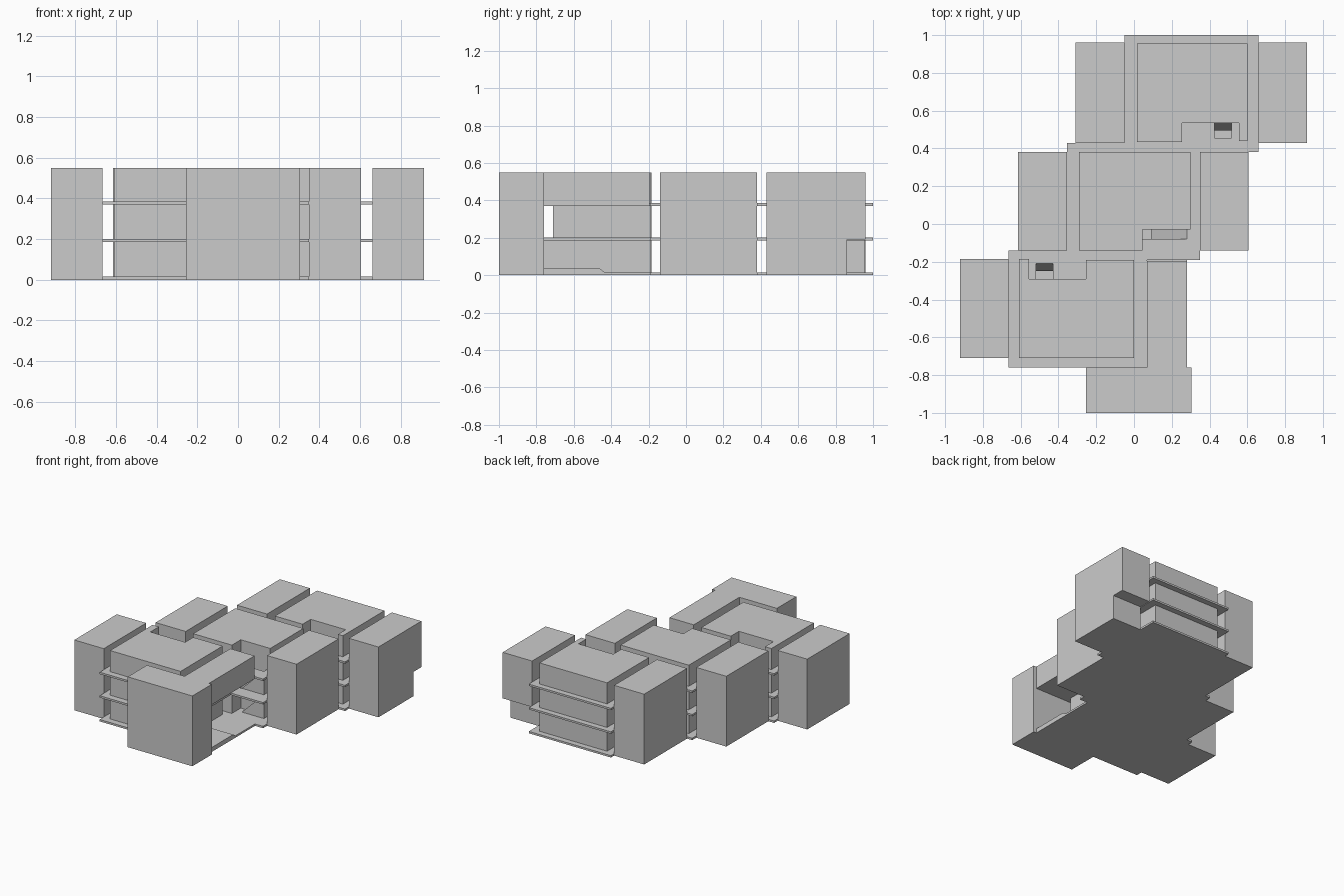
import bpy, bmesh

if "Cube" in bpy.data.objects:
    bpy.data.objects.remove(bpy.data.objects["Cube"])

H = 0.55
SLABS = [(0.0, 0.015), (0.186, 0.201), (0.37, 0.385)]
STOREYS = [(0.015, 0.186), (0.201, 0.37), (0.385, H)]


def prism(name, pts, z0, z1, axis='z'):
    """Extrude an outline along z, along x (pts are y,z) or along y (pts are x,z)."""
    place = {'z': lambda p, t: (p[0], p[1], t),
             'x': lambda p, t: (t, p[0], p[1]),
             'y': lambda p, t: (p[0], t, p[1])}[axis]
    bm = bmesh.new()
    f = bm.faces.new([bm.verts.new(place(p, z0)) for p in pts])
    ext = bmesh.ops.extrude_face_region(bm, geom=[f])
    for v in [g for g in ext['geom'] if isinstance(g, bmesh.types.BMVert)]:
        v.co['xyz'.index(axis)] = z1
    bmesh.ops.recalc_face_normals(bm, faces=bm.faces[:])
    me = bpy.data.meshes.new(name)
    bm.to_mesh(me)
    bm.free()
    ob = bpy.data.objects.new(name, me)
    bpy.context.collection.objects.link(ob)
    return ob


def box(name, x0, x1, y0, y1, z0, z1):
    return prism(name, [(x0, y0), (x1, y0), (x1, y1), (x0, y1)], z0, z1)


# Floor slabs: one stepped outline shared by all three modules
outline = [(-.665, -.76), (.07, -.76), (.07, -.19), (.35, -.19), (.35, .38), (.66, .38),
           (.66, 1), (-.05, 1), (-.05, .43), (-.355, .43), (-.355, -.14), (-.665, -.14)]
slabs = [prism(f"floor_slab_{i}", outline, *z) for i, z in enumerate(SLABS)]

# Stairwell openings through the upper slabs
wells = [(-.52, -.43, -.29, -.21), (.04, .28, -.08, -.03), (.425, .515, .455, .535)]
for n, (x0, x1, y0, y1) in enumerate(wells):
    cutter = box("stairwell_cutter", x0, x1, y0, y1, 0.1, 0.5)
    cutter.hide_render = True
    for slab in slabs[1:]:
        mod = slab.modifiers.new("stairwell", 'BOOLEAN')
        mod.object, mod.operation, mod.solver = cutter, 'DIFFERENCE', 'EXACT'
        deps = bpy.context.evaluated_depsgraph_get()
        mesh = bpy.data.meshes.new_from_object(slab.evaluated_get(deps))
        slab.modifiers.clear()
        slab.data = mesh
    bpy.data.objects.remove(cutter)

# Stair flights, one per level in each well
for lvl in range(2):
    za, zb = SLABS[lvl][1], SLABS[lvl + 1][1]
    for x0, x1, y0, y1 in (wells[0], wells[2]):
        ym = (y0 + y1) / 2
        prism(f"steep_stair_{lvl}", [(ym, za), (y1, za), (y1, zb)], x0, x1, 'x')
    x0, x1, y0, y1 = wells[1]
    prism(f"long_stair_{lvl}", [(x0 + .05, za), (x1, za), (x1, zb)], y0, y1, 'y')

# Room blocks on every storey, notched around the stairs
rooms = {
    "front_rooms": [(-.61, -.71), (0, -.71), (0, -.19), (-.255, -.19), (-.255, -.29),
                    (-.555, -.29), (-.555, -.185), (-.61, -.185)],
    "middle_rooms": [(-.29, -.14), (.045, -.14), (.045, -.03), (.3, -.03), (.3, .38), (-.29, .38)],
    "back_rooms": [(.015, .435), (.255, .435), (.255, .535), (.557, .535), (.557, .44),
                   (.6, .44), (.6, .955), (.015, .955)],
}
for name, pts in rooms.items():
    for i, z in enumerate(STOREYS):
        prism(f"{name}_{i}", pts, *z)

# Full-height side towers
for name, x0, x1, y0, y1 in [("front_left_tower", -.92, -.665, -.71, -.185),
                             ("middle_left_tower", -.615, -.355, -.14, .38),
                             ("middle_right_tower", .35, .605, -.14, .38),
                             ("back_left_tower", -.31, -.05, .43, .96)]:
    box(name, x0, x1, y0, y1, 0, H)

# Back right tower with a ground-level recess
prism("back_right_tower", [(.43, 0), (.86, 0), (.86, .19), (.96, .19), (.96, H), (.43, H)],
      .66, .915, 'x')

# Front block, overhead wing, and the entrance ramp below it
box("front_block", -.255, .305, -1, -.76, 0, H)
box("overhead_wing", .07, .28, -.76, -.195, .37, H)
box("entrance_wall", -.255, 0, -.76, -.71, .015, .186)
prism("entrance_ramp", [(-.76, 0), (-.19, 0), (-.19, .015), (-.435, .015), (-.46, .035),
                        (-.76, .035)], .07, .28, 'x')
